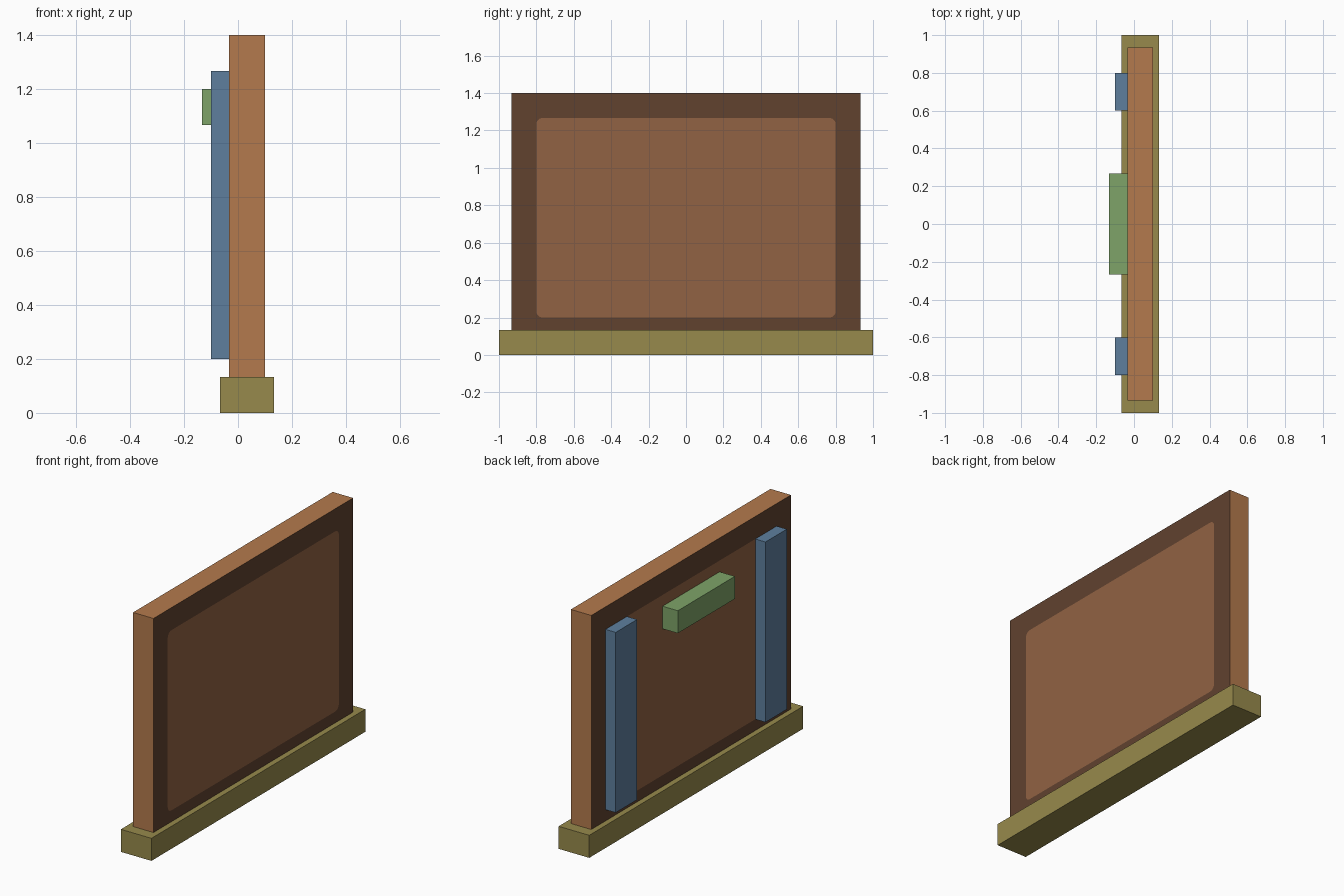
import bpy, bmesh, math

cube = bpy.data.objects.get("Cube")
if cube:
    bpy.data.objects.remove(cube, do_unlink=True)

U = 1 / 15  # design unit


def material(name, rgb):
    lin = [((c / 255 + 0.055) / 1.055) ** 2.4 for c in rgb] + [1.0]
    m = bpy.data.materials.new(name)
    m.use_nodes = True
    m.diffuse_color = lin
    m.node_tree.nodes["Principled BSDF"].inputs["Base Color"].default_value = lin
    return m


EDGE = material("light wood edge", (180, 122, 77))
FRAME = material("dark wood border", (97, 66, 47))
INSET = material("medium wood inset", (145, 98, 67))
OLIVE = material("olive base", (151, 138, 76))
BLUE = material("blue brace", (94, 127, 158))
GREEN = material("green handle", (126, 164, 104))


def finish(name, bm, mats):
    bmesh.ops.recalc_face_normals(bm, faces=bm.faces)
    me = bpy.data.meshes.new(name)
    bm.to_mesh(me)
    bm.free()
    for m in mats:
        me.materials.append(m)
    ob = bpy.data.objects.new(name, me)
    bpy.context.collection.objects.link(ob)
    return ob


def box(name, lo, hi, mat):
    """Box between two corners given in design units."""
    bm = bmesh.new()
    bmesh.ops.create_cube(bm, size=1)
    for v in bm.verts:
        v.co = [U * (a + (b - a) * (c + 0.5)) for a, b, c in zip(lo, hi, v.co)]
    return finish(name, bm, [mat])


def board(name, x0, x1, half_w, z0, z1, in_w, iz0, iz1, r, steps=6):
    """Upright board with a rounded painted rectangle set flush in both faces."""
    bm = bmesh.new()
    signs = [(1, 1), (-1, 1), (-1, -1), (1, -1)]
    rims = []
    for x in (x0, x1):
        corners, arcs = [], []
        for k, (sy, sz) in enumerate(signs):
            corners.append(bm.verts.new((x, sy * half_w, z1 if sz > 0 else z0)))
            cy = sy * (in_w - r)
            cz = iz1 - r if sz > 0 else iz0 + r
            arc = []
            for j in range(steps + 1):
                a = math.pi / 2 * (k + j / steps)
                arc.append(bm.verts.new((x, cy + r * math.cos(a), cz + r * math.sin(a))))
            arcs.append(arc)
        # inset face
        bm.faces.new([v for arc in arcs for v in arc]).material_index = 2
        # border: a fan at each corner and a strip along each side
        for k in range(4):
            n = (k + 1) % 4
            for a, b in zip(arcs[k], arcs[k][1:]):
                bm.faces.new((corners[k], b, a)).material_index = 1
            bm.faces.new((corners[k], corners[n], arcs[n][0], arcs[k][-1])).material_index = 1
        rims.append(corners)
    # outer edges
    for k in range(4):
        n = (k + 1) % 4
        bm.faces.new((rims[0][k], rims[0][n], rims[1][n], rims[1][k]))
    return finish(name, bm, [EDGE, FRAME, INSET])


# Base rail and upright board
box("base", (-1, -15, 0), (2, 15, 2), OLIVE)
board("board", -0.5 * U, 1.5 * U, 14 * U, 2 * U, 21 * U, 12 * U, 3 * U, 19 * U, 0.5 * U)

# Two vertical braces and the handle on the -x side
for label, y in (("front", -12), ("back", 9)):
    box(label + "_brace", (-1.5, y, 3), (-0.5, y + 3, 19), BLUE)
box("handle", (-2, -4, 16), (-0.5, 4, 18), GREEN)
